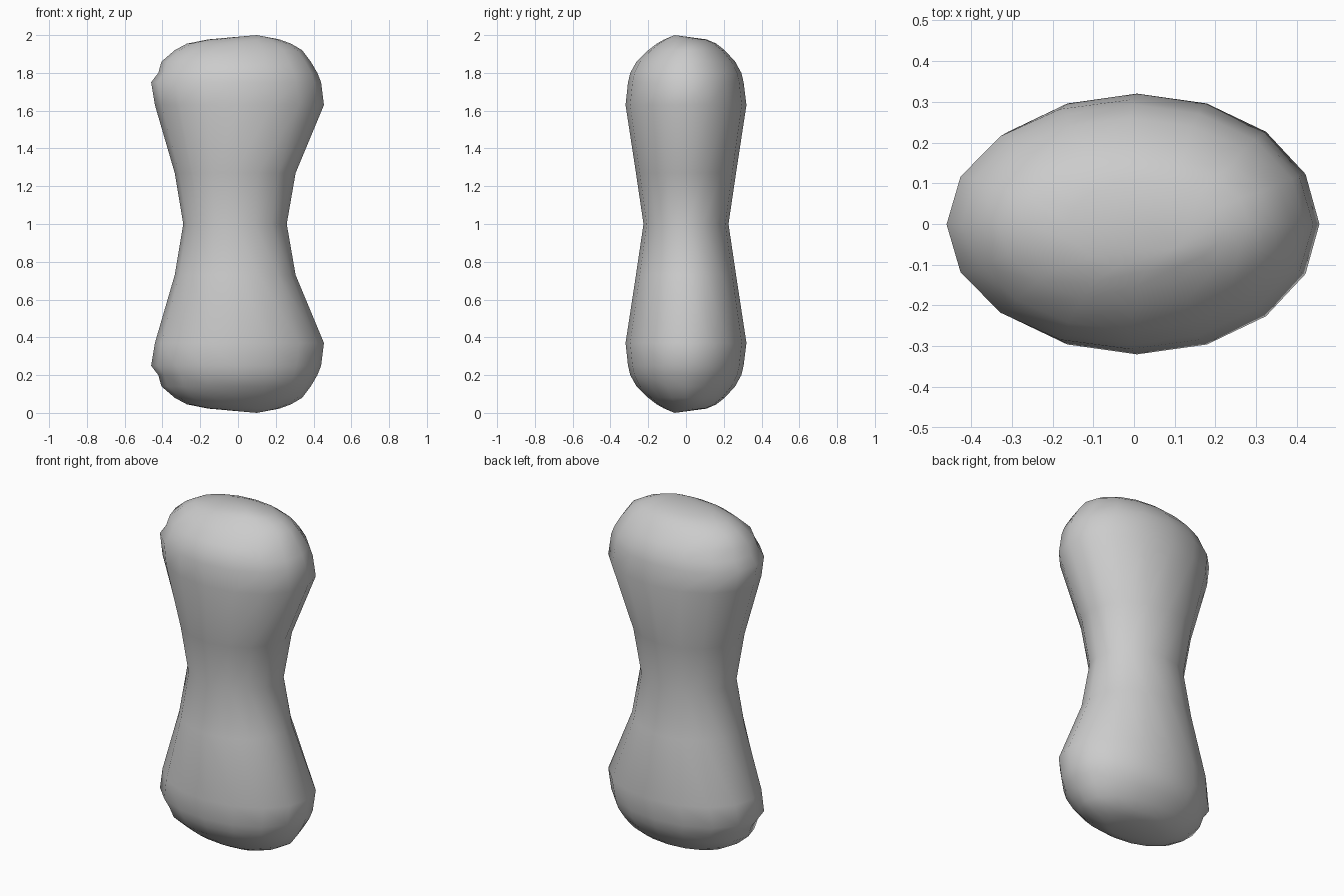
import bpy, bmesh
from math import sin, cos, pi

cube = bpy.data.objects.get("Cube")
if cube:
    bpy.data.objects.remove(cube, do_unlink=True)

SIDES = 16

# Flat grey surface colour
grey = bpy.data.materials.new("plain grey")
grey.use_nodes = True
colour = (0.6, 0.6, 0.6, 1)
grey.diffuse_color = colour
grey.node_tree.nodes["Principled BSDF"].inputs["Base Color"].default_value = colour

# Upper half cross-sections: height above the waist, left x, right x, front y, back y
sections = [
    (0.00, -0.29, 0.258, -0.225, 0.225),
    (0.27, -0.335, 0.305, -0.265, 0.265),
    (0.63, -0.44, 0.455, -0.32, 0.32),
    (0.75, -0.46, 0.44, -0.307, 0.305),
    (0.80, -0.422, 0.42, -0.295, 0.293),
    (0.86, -0.405, 0.385, -0.262, 0.26),
    (0.92, -0.335, 0.34, -0.20, 0.205),
    (0.955, -0.27, 0.28, -0.155, 0.16),
    (0.977, -0.16, 0.22, -0.115, 0.11),
]

bm = bmesh.new()
rings = []
for z, x0, x1, y0, y1 in sections:
    cx, cy, rx, ry = (x0 + x1) / 2, (y0 + y1) / 2, (x1 - x0) / 2, (y1 - y0) / 2
    rings.append([bm.verts.new((cx + rx * cos(2 * pi * i / SIDES),
                                cy + ry * sin(2 * pi * i / SIDES), z))
                  for i in range(SIDES)])

# Skin between the rings
for low, high in zip(rings, rings[1:]):
    for i in range(SIDES):
        j = (i + 1) % SIDES
        bm.faces.new((low[i], low[j], high[j], high[i]))

# Rounded end closed to an off-centre tip
tip = bm.verts.new((0.1, -0.06, 1.0))
for i in range(SIDES):
    bm.faces.new((rings[-1][i], rings[-1][(i + 1) % SIDES], tip))

mesh = bpy.data.meshes.new("bone_body")
bm.to_mesh(mesh)
bm.free()
mesh.materials.append(grey)
mesh.shade_smooth()

body = bpy.data.objects.new("bone_body", mesh)
body.location.z = 1
bpy.context.collection.objects.link(body)

# The lower half repeats the upper one
mirror = body.modifiers.new("lower_half", "MIRROR")
mirror.use_axis = (False, False, True)
mirror.use_clip = True
